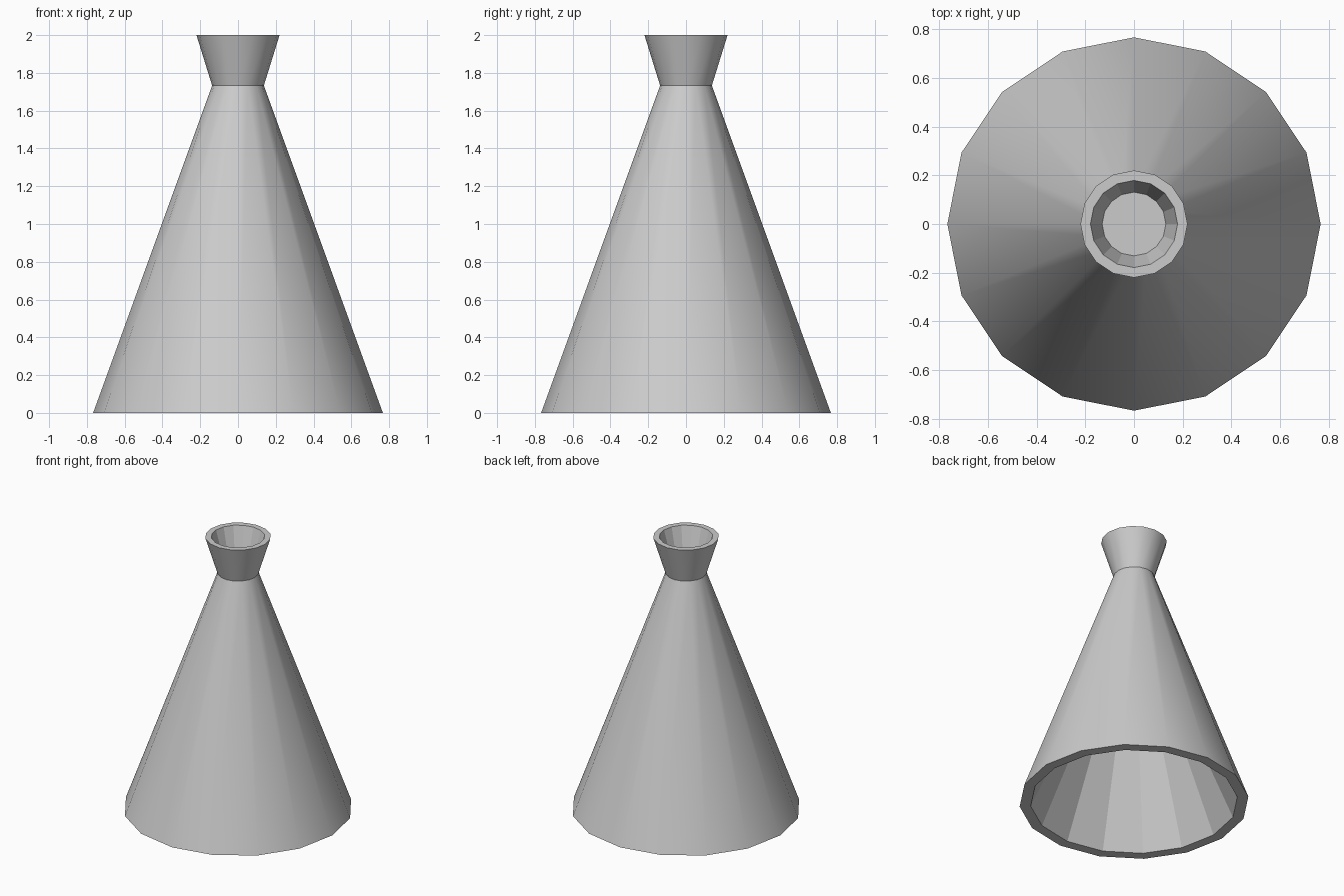
import bpy, bmesh
from math import cos, sin, pi

if "Cube" in bpy.data.objects:
    bpy.data.objects.remove(bpy.data.objects["Cube"])

SIDES = 16
# (radius, z, smooth band to next ring): from the inside roof, down, around and up into the cup
PROFILE = [
    (0.125, 1.25, False),   # hollow underside
    (0.693, 0.0, False),    # base rim
    (0.767, 0.0, True),     # outer cone
    (0.137, 1.733, True),   # neck, flared collar
    (0.22, 2.0, False),     # top rim
    (0.179, 2.0, False),    # cup wall
    (0.131, 1.83, False),   # cup floor
]

bm = bmesh.new()
rings = [[bm.verts.new((r * cos(2 * pi * i / SIDES), r * sin(2 * pi * i / SIDES), z))
          for i in range(SIDES)] for r, z, _ in PROFILE]
for k in range(len(rings) - 1):
    a, b = rings[k], rings[k + 1]
    for i in range(SIDES):
        j = (i + 1) % SIDES
        bm.faces.new((a[i], a[j], b[j], b[i])).smooth = PROFILE[k][2]
bm.faces.new(rings[0])
bm.faces.new(rings[-1])
bmesh.ops.recalc_face_normals(bm, faces=bm.faces)

# Keep the horizontal ring edges crisp
for ring in rings:
    for i in range(SIDES):
        edge = bm.edges.get((ring[i], ring[(i + 1) % SIDES]))
        edge.smooth = False

mesh = bpy.data.meshes.new("hollow_cone")
bm.to_mesh(mesh)
bm.free()
cone = bpy.data.objects.new("hollow_cone", mesh)
bpy.context.collection.objects.link(cone)
